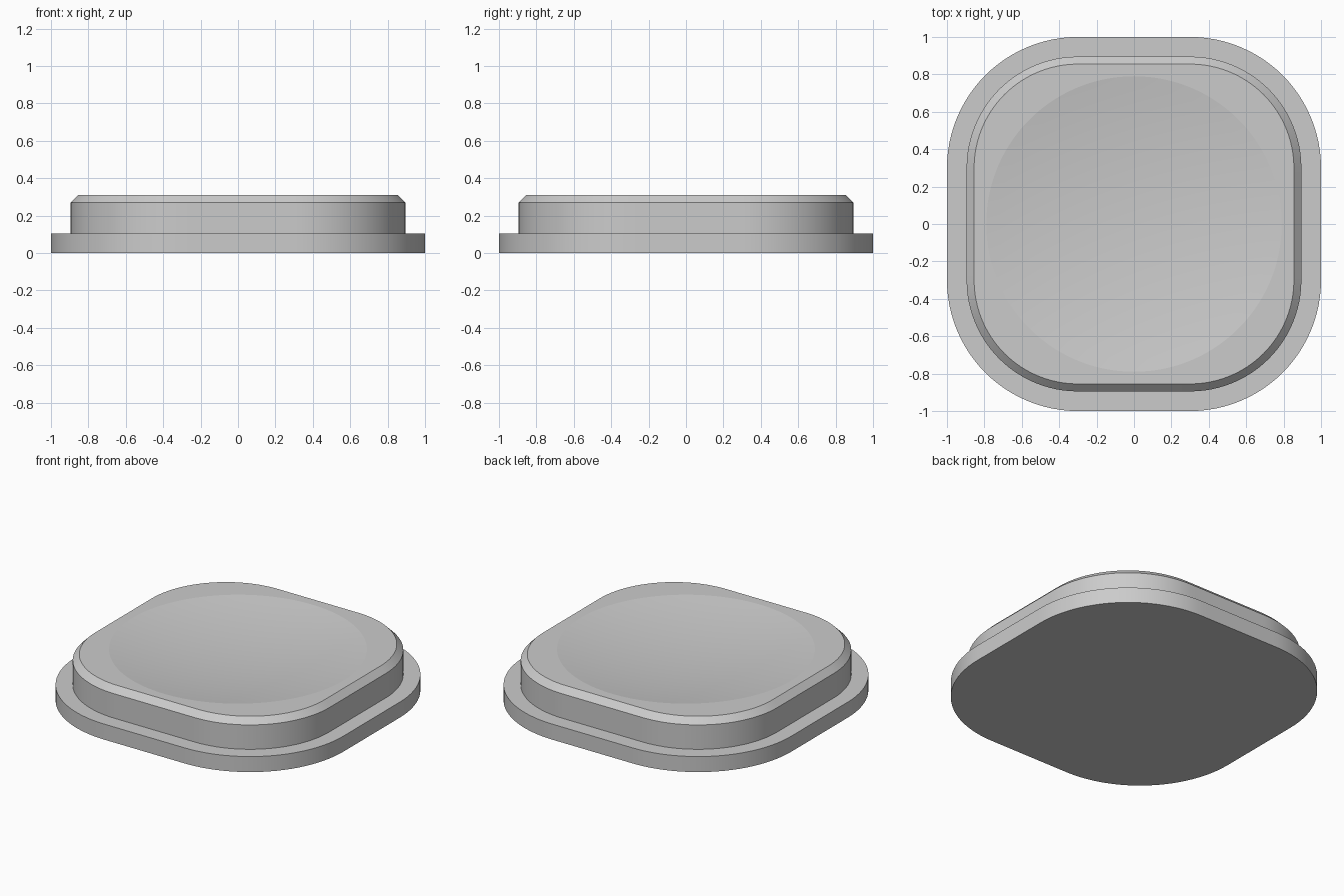
import bpy
import bmesh
import math

if "Cube" in bpy.data.objects:
    bpy.data.objects.remove(bpy.data.objects["Cube"], do_unlink=True)

FLAT = 0.3            # half length of each straight side
CORNER_STEPS = 24
SIDE_STEPS = 14
DISH_RADIUS = 0.79
DISH_DEPTH = 0.06
DISH_RINGS = 12
LEDGE_Z = 0.105
TOP_Z = 0.31

grey = bpy.data.materials.new("light grey")
grey.use_nodes = True
colour = (0.6, 0.6, 0.6, 1)
grey.diffuse_color = colour
grey.node_tree.nodes["Principled BSDF"].inputs["Base Color"].default_value = colour


def rounded_square(half, z):
    """Outline with straight sides and round corners, counter-clockwise."""
    radius = half - FLAT
    points = []
    for quarter in range(4):
        turn = quarter * math.pi / 2
        c, s = math.cos(turn), math.sin(turn)
        side = [(half, -FLAT + 2 * FLAT * i / SIDE_STEPS) for i in range(SIDE_STEPS)]
        arc = [(FLAT + radius * math.cos(a), FLAT + radius * math.sin(a))
               for a in (math.pi / 2 * i / CORNER_STEPS for i in range(CORNER_STEPS))]
        points += [(x * c - y * s, x * s + y * c, z) for x, y in side + arc]
    return points


def circle_like(outline, radius, z):
    """Circle whose points line up with those of an outline."""
    return [(radius * x / math.hypot(x, y), radius * y / math.hypot(x, y), z)
            for x, y, _ in outline]


def loft(name, outlines, close_bottom=False, centre=None):
    """Skin a stack of matching outlines, with an optional floor and centre point."""
    bm = bmesh.new()
    rings = [[bm.verts.new(p) for p in outline] for outline in outlines]
    n = len(rings[0])
    for low, high in zip(rings, rings[1:]):
        for i in range(n):
            j = (i + 1) % n
            bm.faces.new((low[i], low[j], high[j], high[i]))
    if close_bottom:
        bm.faces.new(list(reversed(rings[0])))
    if centre:
        tip = bm.verts.new(centre)
        for i in range(n):
            bm.faces.new((rings[-1][i], rings[-1][(i + 1) % n], tip))
    mesh = bpy.data.meshes.new(name)
    bm.to_mesh(mesh)
    bm.free()
    mesh.materials.append(grey)
    obj = bpy.data.objects.new(name, mesh)
    bpy.context.collection.objects.link(obj)
    bpy.ops.object.select_all(action='DESELECT')
    obj.select_set(True)
    bpy.context.view_layer.objects.active = obj
    bpy.ops.object.shade_smooth_by_angle(angle=math.radians(5))
    return obj


# Wide base flange: floor, rim and ledge
loft("base_flange", [rounded_square(1.0, 0), rounded_square(1.0, LEDGE_Z),
                     rounded_square(0.895, LEDGE_Z)], close_bottom=True)

# Raised cap: wall, chamfer, flat border and shallow spherical dish
rim = rounded_square(0.855, TOP_Z)
sphere = (DISH_RADIUS ** 2 + DISH_DEPTH ** 2) / (2 * DISH_DEPTH)
floor_z = TOP_Z - DISH_DEPTH
dish = []
for k in range(DISH_RINGS):
    r = DISH_RADIUS * (1 - k / DISH_RINGS)
    dish.append(circle_like(rim, r, floor_z + sphere - math.sqrt(sphere ** 2 - r ** 2)))
loft("dished_cap", [rounded_square(0.895, LEDGE_Z), rounded_square(0.895, 0.27), rim] + dish,
     centre=(0, 0, floor_z))
